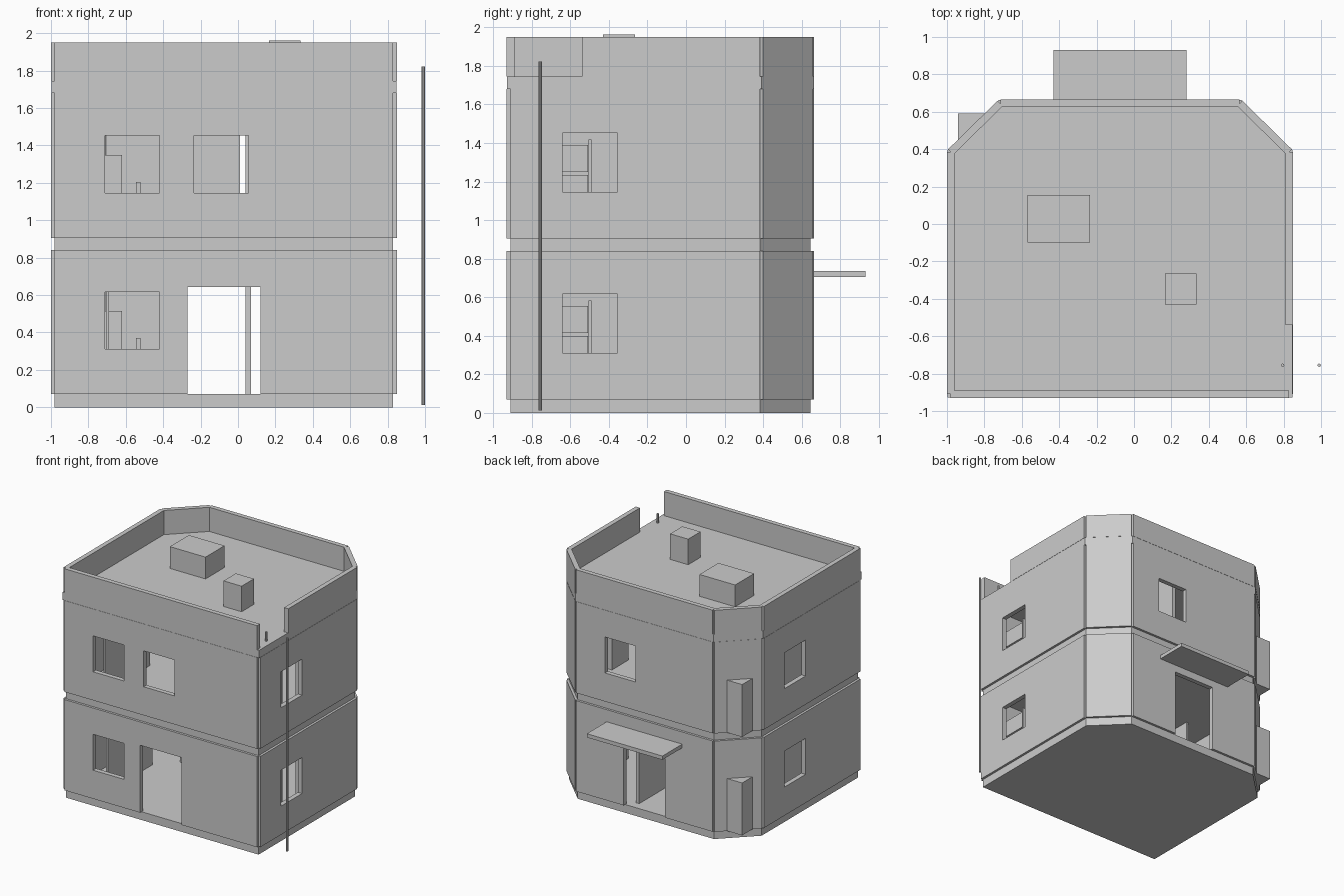
import bpy, bmesh, math
from mathutils import Vector, Matrix

if "Cube" in bpy.data.objects:
    bpy.data.objects.remove(bpy.data.objects["Cube"])

mat = bpy.data.materials.new("plain grey")
mat.diffuse_color = (0.6, 0.6, 0.6, 1)
mat.use_nodes = True
mat.node_tree.nodes["Principled BSDF"].inputs["Base Color"].default_value = mat.diffuse_color


def finish(name, bm):
    bmesh.ops.recalc_face_normals(bm, faces=bm.faces)
    me = bpy.data.meshes.new(name)
    bm.to_mesh(me)
    bm.free()
    me.materials.append(mat)
    ob = bpy.data.objects.new(name, me)
    bpy.context.collection.objects.link(ob)
    return ob


def add_box(bm, lo, hi, frame=Matrix.Identity(4)):
    lo, hi = Vector(lo), Vector(hi)
    m = frame @ Matrix.Translation((lo + hi) / 2) @ Matrix.Diagonal((*(hi - lo), 1))
    bmesh.ops.create_cube(bm, size=1, matrix=m)


def box(name, x0, x1, y0, y1, z0, z1):
    bm = bmesh.new()
    add_box(bm, (x0, y0, z0), (x1, y1, z1))
    return finish(name, bm)


def slab(name, outline, z0, z1):
    bm = bmesh.new()
    f = bm.faces.new([bm.verts.new((x, y, z0)) for x, y in outline])
    r = bmesh.ops.extrude_face_region(bm, geom=[f], use_keep_orig=True)
    top = [v for v in r["geom"] if isinstance(v, bmesh.types.BMVert)]
    bmesh.ops.translate(bm, verts=top, vec=(0, 0, z1 - z0))
    return finish(name, bm)


def wall(name, p, q, z0, z1, hole=None, start=0.0, t=0.02):
    """Wall centred on the line p-q, with an optional opening (u0, u1, bottom, top)."""
    p, q = Vector((*p, 0)), Vector((*q, 0))
    d = q - p
    frame = Matrix.Translation(p) @ Matrix.Rotation(math.atan2(d.y, d.x), 4, 'Z')
    n = d.length
    bm = bmesh.new()
    cuts = sorted(hole or [])
    u = start
    for a, b, c, e in cuts:
        add_box(bm, (u, -t, z0), (a, t, z1), frame)
        if c > z0 + 0.001:
            add_box(bm, (a, -t, z0), (b, t, c), frame)
        add_box(bm, (a, -t, e), (b, t, z1), frame)
        u = b
    add_box(bm, (u, -t, z0), (n, t, z1), frame)
    return finish(name, bm)


# outline of the floor slabs, with two cut back corners
core = [(-.98, -.91), (.83, -.91), (.83, .385), (.565, .645), (-.715, .645), (-.98, .385)]
roof = [(-.998, -.928), (.848, -.928), (.848, .393), (.573, .663), (-.723, .663), (-.998, .393)]
sides = ["front", "right", "back_right", "back", "back_left", "left"]

slab("ground_slab", core, 0, .07)
slab("middle_slab", core, .84, .905)
slab("roof_slab", roof, 1.68, 1.745)

# walls of both storeys with windows and doors
for level, z0, z1 in (("lower", .07, .84), ("upper", .905, 1.68)):
    s, h = z0 + .242, z0 + .547          # window sill and head
    win = lambda a, b: (a, b, s, h)
    holes = {
        "front": [win(.27, .56)],
        "right": [win(.27, .555)],
        "left": [win(.275, .56)],
    }
    if level == "lower":
        holes["front"].append((.71, 1.10, z0, .642))
        holes["back"] = [(.445, .835, z0, .642)]
    else:
        holes["front"].append(win(.745, 1.035))
        holes["back"] = [win(.27, .555)]
    for i, side in enumerate(sides):
        wall(f"{level}_{side}_wall", core[i], core[(i + 1) % 6], z0, z1, holes.get(side))

    # interior partitions
    box(f"{level}_middle_partition", .04, .07, -.2, .57, z0, z1)
    px = -.705 if level == "lower" else -.73
    box(f"{level}_side_partition", px, px + .015, -.76, -.16, z0, z1)
    box(f"{level}_inner_pier", .58, .70, -.055, .165, z0, z1)

    # box that pokes out through the cut corner
    box(f"{level}_corner_box", -.94, -.62, .27, .59, z0, z0 + .445)

    # furniture seen through the windows
    box(f"{level}_cabinet_side", .45, .76, -.505, -.49, z0, z0 + .513)
    box(f"{level}_cabinet_drawer", .45, .75, -.84, -.508, z0 + .345, z0 + .485)
    box(f"{level}_cabinet_base", .45, .75, -.84, -.508, z0, z0 + .33)
    box(f"{level}_post", -.545, -.52, .0, .03, z0, z0 + .3)

# parapet, open at the front of the right side
for i, side in enumerate(sides):
    wall(f"{side}_parapet", core[i], core[(i + 1) % 6], 1.745, 1.95,
         start=.37 if side == "right" else 0)

# canopy and roof boxes
box("back_canopy", -.43, .28, .66, .93, .705, .737)
box("roof_box_wide", -.57, -.235, -.1, .155, 1.745, 1.93)
box("roof_box_tall", .165, .335, -.43, -.265, 1.745, 1.962)

# two upright poles
for name, x in (("outer_pole", .99), ("inner_pole", .795)):
    bm = bmesh.new()
    bmesh.ops.create_cone(bm, cap_ends=True, segments=8, radius1=.009, radius2=.009, depth=1.81,
                          matrix=Matrix.Translation((x, -.755, .918)))
    finish(name, bm)
